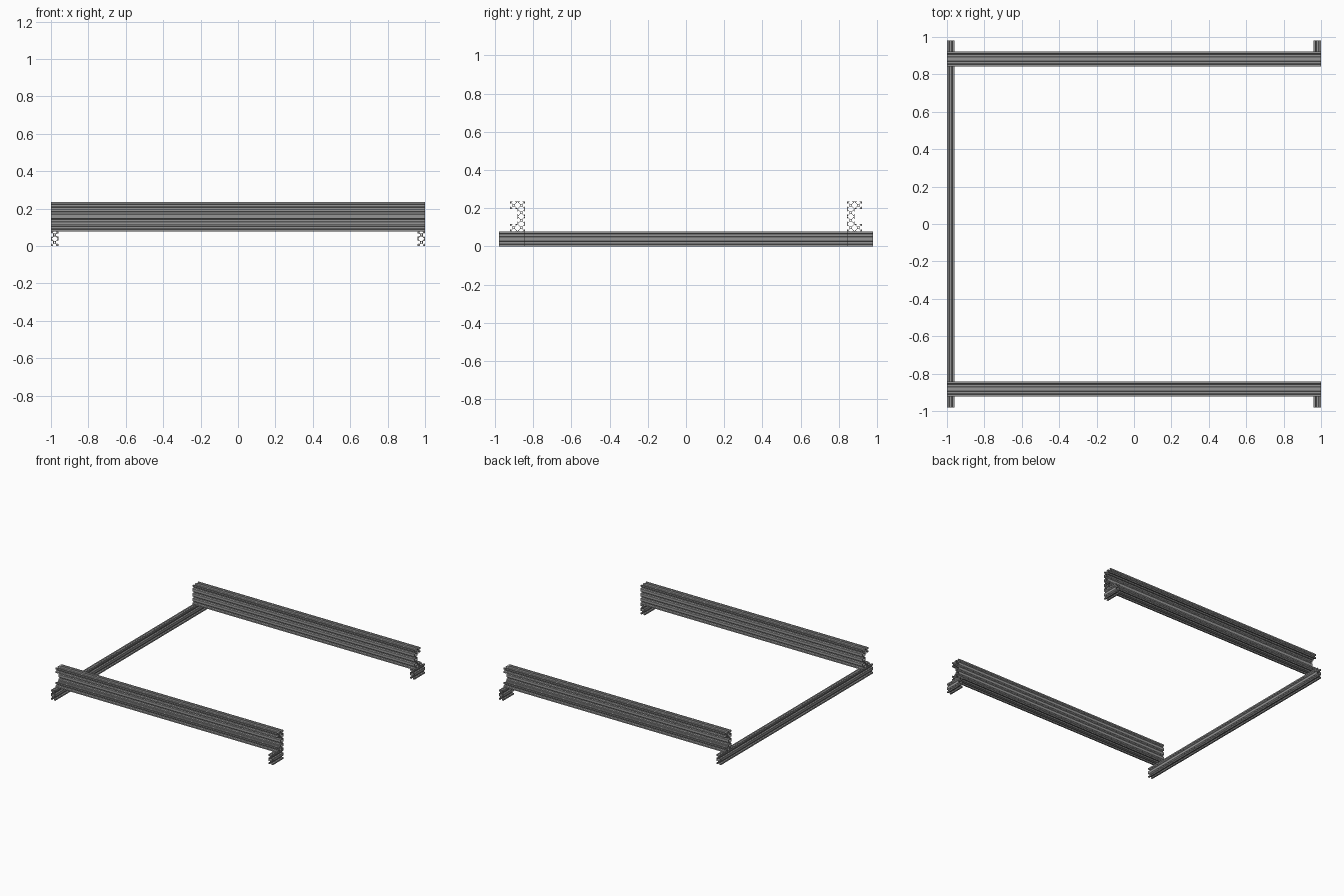
import bpy, bmesh, math
from mathutils import Matrix, Vector

cube = bpy.data.objects.get("Cube")
if cube:
    bpy.data.objects.remove(cube, do_unlink=True)

MM = 0.00196          # scene units per millimetre
CELL = 20             # profile cell size in millimetres

aluminium = bpy.data.materials.new("aluminium grey")
aluminium.use_nodes = True
grey = (0.3, 0.3, 0.3, 1)
aluminium.diffuse_color = grey
aluminium.node_tree.nodes["Principled BSDF"].inputs["Base Color"].default_value = grey

# Half of one V-slot: offset from the slot centre, depth below the face
HALF_SLOT = [(4.6, 0), (3.1, 1.5), (3.1, 1.8), (5.5, 1.8), (5.5, 3.4), (2.8, 6.1)]
SLOT = [(-t, d) for t, d in HALF_SLOT] + HALF_SLOT[::-1]
# Hollow between two neighbouring cells: along the row, across the row
HOLLOW = [(-6.1, -2.8), (-0.7, -8.2), (0.7, -8.2), (6.1, -2.8),
          (6.1, 2.8), (0.7, 8.2), (-0.7, 8.2), (-6.1, 2.8)]


def slotted_outline(corners):
    """Walk the corners counter-clockwise, cutting a slot in every cell face."""
    points = []
    for a, b in zip(corners, corners[1:] + corners[:1]):
        a, b = Vector(a), Vector(b)
        along = (b - a).normalized()
        inward = Vector((-along.y, along.x))
        points.append(a * CELL)
        for i in range(round((b - a).length)):
            middle = (a + along * (i + 0.5)) * CELL
            points += [middle + along * t + inward * d for t, d in SLOT]
    return points


def profile_loops(corners, cells):
    """Outer outline, screw bores and hollows of one extrusion section."""
    loops = [slotted_outline(corners)]
    for cx, cy in cells:
        centre = Vector((cx + 0.5, cy + 0.5)) * CELL
        loops.append([centre + Vector((math.cos(a), math.sin(a))) * 2.1
                      for a in (math.tau * k / 16 for k in range(16))])
        if (cx + 1, cy) in cells:
            joint = centre + Vector((CELL / 2, 0))
            loops.append([joint + Vector((u, v)) for u, v in HOLLOW])
        if (cx, cy + 1) in cells:
            joint = centre + Vector((0, CELL / 2))
            loops.append([joint + Vector((-v, u)) for u, v in HOLLOW])
    return loops


def extrusion(name, loops, length, matrix):
    """Fill the section, extrude it and place it as a mesh."""
    curve = bpy.data.curves.new(name + "_section", 'CURVE')
    curve.dimensions = '2D'
    curve.fill_mode = 'BOTH'
    curve.extrude = length / 2
    for loop in loops:
        spline = curve.splines.new('POLY')
        spline.points.add(len(loop) - 1)
        for point, co in zip(spline.points, loop):
            point.co = (co.x * MM, co.y * MM, 0, 1)
        spline.use_cyclic_u = True
    helper = bpy.data.objects.new(name + "_section", curve)
    bpy.context.collection.objects.link(helper)
    graph = bpy.context.evaluated_depsgraph_get()
    mesh = bpy.data.meshes.new_from_object(helper.evaluated_get(graph))
    bpy.data.objects.remove(helper, do_unlink=True)
    bpy.data.curves.remove(curve)

    bm = bmesh.new()
    bm.from_mesh(mesh)
    bmesh.ops.remove_doubles(bm, verts=bm.verts, dist=1e-5)
    bm.transform(matrix)
    bmesh.ops.recalc_face_normals(bm, faces=bm.faces)
    for face in bm.faces:
        face.smooth = False
    bm.to_mesh(mesh)
    bm.free()
    mesh.name = name
    mesh.materials.clear()
    mesh.materials.append(aluminium)
    obj = bpy.data.objects.new(name, mesh)
    bpy.context.collection.objects.link(obj)
    return obj


# Sections: upright two-cell rail and C-shaped beam opening outward
rail = profile_loops([(0, 0), (1, 0), (1, 2), (0, 2)], [(0, 0), (0, 1)])
beam = profile_loops(
    [(0, 0), (2, 0), (2, 1), (1, 1), (1, 3), (2, 3), (2, 4), (0, 4)],
    [(0, 0), (0, 1), (0, 2), (0, 3), (1, 0), (1, 3)])

cell = CELL * MM
rail_end = 25 * cell              # half the rail length
beam_inner = rail_end - 3.5 * cell
along_x = Matrix(((0, 0, 1, 0), (1, 0, 0, 0), (0, 1, 0, 0), (0, 0, 0, 1)))
along_y = Matrix.Rotation(math.pi / 2, 4, 'X')

# Front and back beams lying across the rails
for name, turn in (("back_beam", 0), ("front_beam", math.pi)):
    place = Matrix.Rotation(turn, 4, 'Z') @ Matrix.Translation((0, beam_inner, 2 * cell))
    extrusion(name, beam, 2, place @ along_x)

# Full-length rail on the right side
extrusion("right_rail", rail, 2 * rail_end, Matrix.Translation((-1, 0, 0)) @ along_y)

# Short feet under the beams on the left side
foot = rail_end - beam_inner
for name, side in (("back_left_foot", 1), ("front_left_foot", -1)):
    place = Matrix.Translation((1 - cell, side * (beam_inner + foot / 2), 0))
    extrusion(name, rail, foot, place @ along_y)
